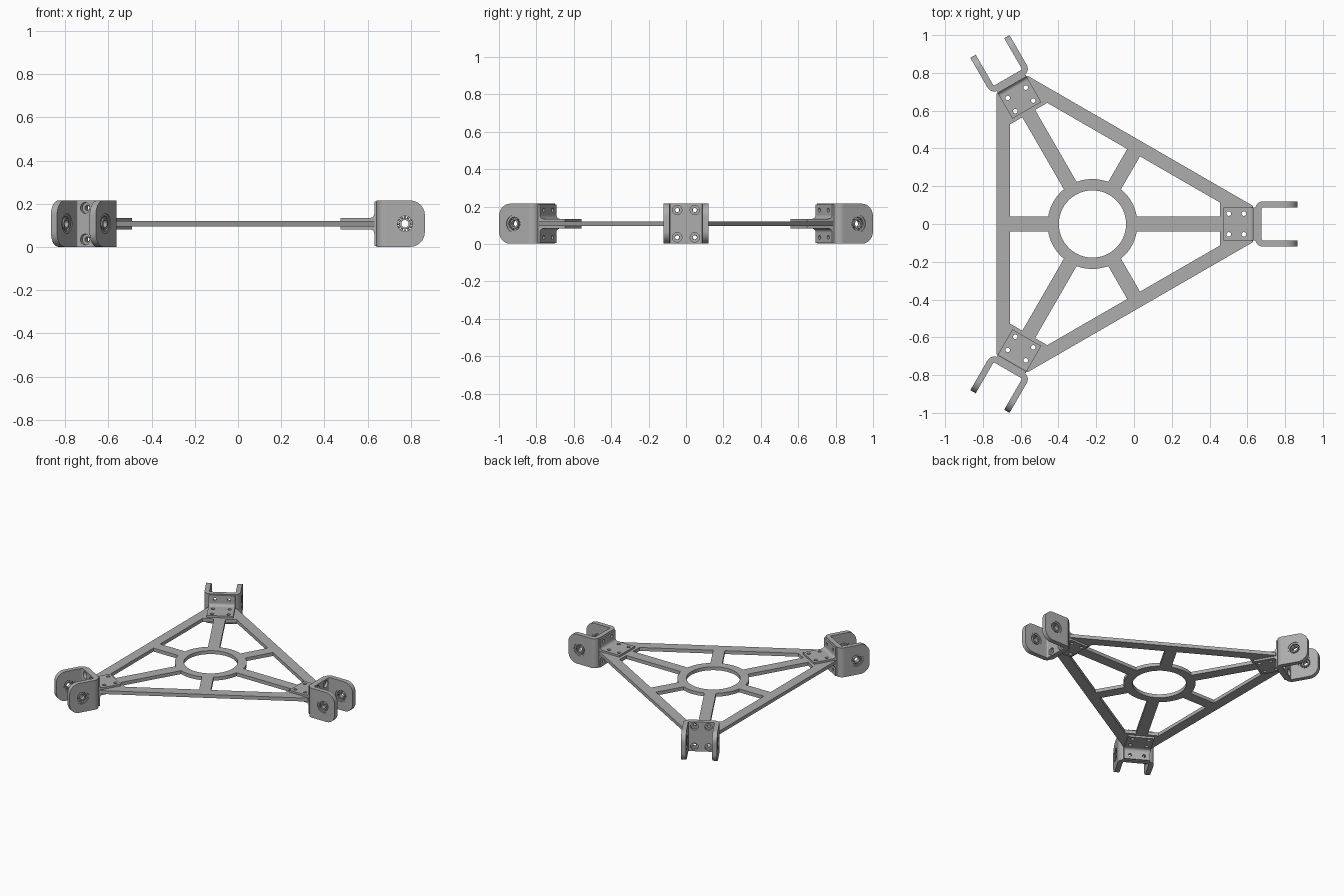
import bpy, bmesh
from math import pi, sin, cos, sqrt, radians, tan, asin
from mathutils import Matrix, Vector

cube = bpy.data.objects.get("Cube")
if cube:
    bpy.data.objects.remove(cube)

# One plain metal colour
METAL = bpy.data.materials.new("grey metal")
METAL.use_nodes = True
GREY = (0.42, 0.42, 0.42, 1)
METAL.diffuse_color = GREY
METAL.node_tree.nodes["Principled BSDF"].inputs["Base Color"].default_value = GREY

SHIFT_X, MID_Z = -0.22, 0.108      # hub axis and mid height
PLANES = {
    "xy": Matrix.Identity(4),
    "xz": Matrix(((1, 0, 0, 0), (0, 0, 1, 0), (0, 1, 0, 0), (0, 0, 0, 1))),
    "yz": Matrix(((0, 0, 1, 0), (1, 0, 0, 0), (0, 1, 0, 0), (0, 0, 0, 1))),
}


def arc(cx, cy, r, a0, a1, n):
    return [(cx + r * cos(a0 + (a1 - a0) * i / n), cy + r * sin(a0 + (a1 - a0) * i / n))
            for i in range(n + 1)]


def circle(cx, cy, r, n=32):
    return arc(cx, cy, r, 0, 2 * pi, n)[:-1]


def rect(x0, x1, y0, y1):
    return [(x0, y0), (x1, y0), (x1, y1), (x0, y1)]


def grid_holes(xs, ys, r):
    return [circle(x, y, r, 24) for x in xs for y in ys]


def slab(bm, loops, plane, lo, hi):
    """Extrude an outline with holes from lo to hi across a plane."""
    curve = bpy.data.curves.new("outline", "CURVE")
    curve.dimensions, curve.fill_mode = "2D", "BOTH"
    curve.extrude = (hi - lo) / 2
    for pts in loops:
        spline = curve.splines.new("POLY")
        spline.points.add(len(pts) - 1)
        for p, (u, v) in zip(spline.points, pts):
            p.co = (u, v, 0, 1)
        spline.use_cyclic_u = True
    ob = bpy.data.objects.new("outline", curve)
    bpy.context.collection.objects.link(ob)
    deps = bpy.context.evaluated_depsgraph_get()
    mesh = bpy.data.meshes.new_from_object(ob.evaluated_get(deps))
    mesh.transform(PLANES[plane] @ Matrix.Translation((0, 0, (lo + hi) / 2)))
    bm.from_mesh(mesh)
    bpy.data.objects.remove(ob)
    bpy.data.curves.remove(curve)
    bpy.data.meshes.remove(mesh)


def finish(bm, name):
    """Clean the mesh, smooth curved walls and keep sharp edges."""
    bmesh.ops.remove_doubles(bm, verts=bm.verts, dist=1e-5)
    bmesh.ops.recalc_face_normals(bm, faces=bm.faces)
    for f in bm.faces:
        f.smooth = True
        f.material_index = 0
    for e in bm.edges:
        e.smooth = len(e.link_faces) == 2 and e.calc_face_angle(0) < radians(30)
    mesh = bpy.data.meshes.new(name)
    bm.to_mesh(mesh)
    bm.free()
    mesh.materials.clear()
    mesh.materials.append(METAL)
    return mesh


def place(mesh, name, angle=0):
    ob = bpy.data.objects.new(name, mesh)
    bpy.context.collection.objects.link(ob)
    ob.matrix_world = Matrix.Translation((SHIFT_X, 0, MID_Z)) @ Matrix.Rotation(angle, 4, "Z")


def turned(pts, angle, flip=1):
    c, s = cos(angle), sin(angle)
    return [(c * x - s * y * flip, s * x + c * y * flip) for x, y in pts]


THIRDS = [i * 2 * pi / 3 for i in range(3)]

# Frame: truncated triangle with six windows, a centre bore and bolt holes
END, OUTER, INNER, RING, HALF = 0.851, 0.508, 0.436, 0.238, 0.039
T30 = tan(pi / 6)
tip = (2 * OUTER - END) * T30
outline = [p for a in THIRDS for p in turned([(END, -tip), (END, tip)], a)]
off = asin(HALF / RING)
window = [(0.675, HALF), (0.675, (2 * INNER - 0.675) * T30),
          (INNER * cos(pi / 3) + HALF * sin(pi / 3), INNER * sin(pi / 3) - HALF * cos(pi / 3))]
window += arc(0, 0, RING, pi / 3 - off, off, 10)
bolt_holes = grid_holes((0.722, 0.802), (-0.055, 0.055), 0.012)
loops = [outline, circle(0, 0, 0.178, 64)]
for a in THIRDS:
    loops += [turned(window, a), turned(window, a, -1)]
    loops += [turned(h, a) for h in bolt_holes]
bm = bmesh.new()
slab(bm, loops, "xy", -0.0125, 0.0125)
place(finish(bm, "triangular_frame"), "triangular_frame")

# Angle bracket: plates above and below the frame, fillets and an upright flange
bm = bmesh.new()
TOP = 0.0265
for s in (-1, 1):
    z = sorted((s * 0.0125, s * TOP))
    slab(bm, [rect(0.695, END, -0.088, 0.088)] + bolt_holes, "xy", *z)
    fillet = [(END, TOP)] + arc(END - 0.02, TOP + 0.02, 0.02, 0, -pi / 2, 8)
    slab(bm, [[(x, s * v) for x, v in fillet]], "xz", -0.088, 0.088)
slab(bm, [rect(-0.088, 0.088, -0.103, 0.103)]
     + grid_holes((-0.047, 0.047), (-0.073, 0.073), 0.011), "yz", END, 0.862)
angle_mesh = finish(bm, "angle_bracket")

# Fork: counterbored base, two bends and two rounded arms
bm = bmesh.new()
BACK, THICK, BEND, WIDE, H = 0.862, 0.033, 0.041, 0.12, 0.107
HUB, TIP, ROUND = 0.993, 1.085, 0.068
flat = WIDE - BEND
for radius, lo, hi in ((0.012, BACK, BACK + 0.014), (0.025, BACK + 0.014, BACK + THICK)):
    slab(bm, [rect(-flat, flat, -H, H)]
         + grid_holes((-0.047, 0.047), (-0.073, 0.073), radius), "yz", lo, hi)
arm = [(BACK + BEND, -H)] + arc(TIP - ROUND, ROUND - H, ROUND, -pi / 2, 0, 12)
arm += arc(TIP - ROUND, H - ROUND, ROUND, 0, pi / 2, 12) + [(BACK + BEND, H)]
for s in (-1, 1):
    y = sorted((s * WIDE, s * (WIDE - THICK)))
    slab(bm, [arm, circle(HUB, 0, 0.046)], "xz", *y)
    bend = arc(BACK + BEND, flat, BEND, pi / 2, pi, 10)
    bend += arc(BACK + BEND, flat, BEND - THICK, pi, pi / 2, 10)
    slab(bm, [[(x, s * v) for x, v in bend]], "xy", -H, H)
fork_mesh = finish(bm, "fork")

# Bearings: outer race, inner race and a ring of balls in each arm
bm = bmesh.new()
for s in (-1, 1):
    mid = s * (WIDE - THICK / 2)
    for big, small, half in ((0.046, 0.035, 0.012), (0.026, 0.017, 0.014)):
        slab(bm, [circle(HUB, 0, big), circle(HUB, 0, small)], "xz", mid - half, mid + half)
    for x, z in circle(HUB, 0, 0.0305, 12):
        bmesh.ops.create_icosphere(bm, subdivisions=2, radius=0.006,
                                   matrix=Matrix.Translation(Vector((x, mid, z))))
bearing_mesh = finish(bm, "bearings")

# Repeat the corner hardware at all three corners
for side, a in zip(("left", "back_right", "front_right"), THIRDS):
    place(angle_mesh, side + "_angle_bracket", a)
    place(fork_mesh, side + "_fork", a)
    place(bearing_mesh, side + "_bearings", a)
